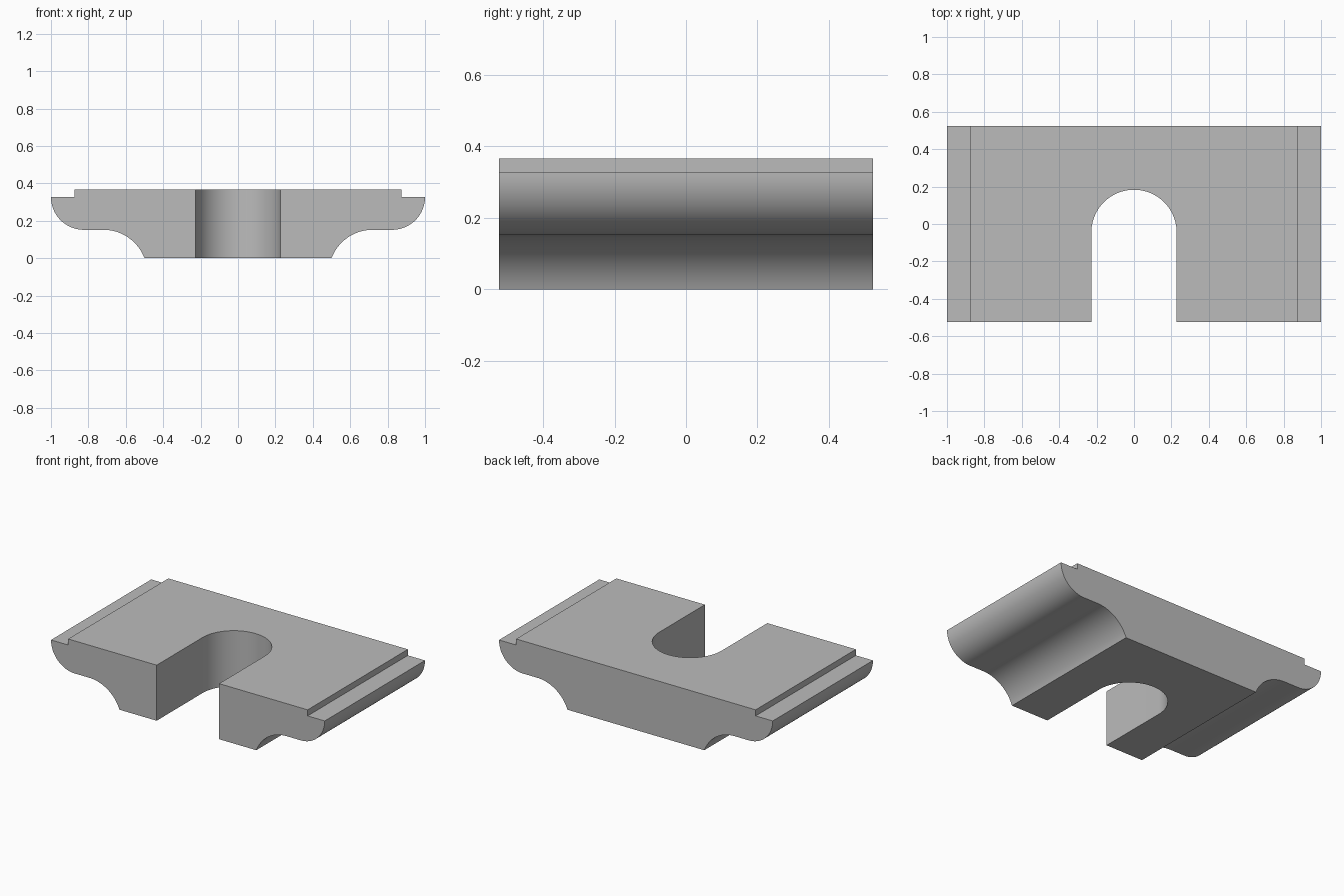
import bpy, bmesh
from math import pi, sin, cos, asin, radians

if "Cube" in bpy.data.objects:
    bpy.data.objects.remove(bpy.data.objects["Cube"], do_unlink=True)

HALF_DEPTH = 0.523
HEIGHT = 0.367


def arc(cx, cy, r, start, end, steps=24):
    return [(cx + r * cos(start + (end - start) * i / steps),
             cy + r * sin(start + (end - start) * i / steps)) for i in range(steps + 1)]


def prism(name, points, offset):
    """Extrude a closed outline of 3D points along an offset."""
    bm = bmesh.new()
    face = bm.faces.new([bm.verts.new(p) for p in points])
    result = bmesh.ops.extrude_face_region(bm, geom=[face])
    verts = [v for v in result["geom"] if isinstance(v, bmesh.types.BMVert)]
    bmesh.ops.translate(bm, verts=verts, vec=offset)
    bmesh.ops.recalc_face_normals(bm, faces=bm.faces)
    mesh = bpy.data.meshes.new(name)
    bm.to_mesh(mesh)
    bm.free()
    obj = bpy.data.objects.new(name, mesh)
    bpy.context.collection.objects.link(obj)
    return obj


# Moulded plate: concave cove, flat lip, rounded edge, top step; mirrored
lip = 0.152
cove_x = 0.72
cove_run = cove_x - 0.5
cove_r = (cove_run ** 2 + lip ** 2) / (2 * lip)
cove_end = pi - asin((cove_r - lip) / cove_r) if cove_r > lip else pi
half = arc(cove_x, lip - cove_r, cove_r, cove_end, pi / 2)
half += arc(0.825, 0.327, 0.175, -pi / 2, 0)
half += [(0.875, 0.327), (0.875, HEIGHT)]
outline = half + [(-x, z) for x, z in reversed(half)]
plate = prism("slotted_plate", [(x, -HALF_DEPTH, z) for x, z in outline],
              (0, 2 * HALF_DEPTH, 0))

# Round-ended slot open to the front
slot = arc(0, -0.045, 0.228, 0, pi, 48) + [(-0.228, -0.8), (0.228, -0.8)]
cutter = prism("slot_cutter", [(x, y, -0.2) for x, y in slot], (0, 0, 0.8))
cutter.hide_render = True

# Plain grey finish
grey = bpy.data.materials.new("plain_grey")
grey.use_nodes = True
colour = (0.5, 0.5, 0.5, 1)
grey.diffuse_color = colour
grey.node_tree.nodes["Principled BSDF"].inputs["Base Color"].default_value = colour
plate.data.materials.append(grey)
cutter.data.materials.append(grey)

# Cut the slot, then discard the cutter
cut = plate.modifiers.new("slot", "BOOLEAN")
cut.operation = "DIFFERENCE"
cut.solver = "EXACT"
cut.object = cutter
bpy.ops.object.select_all(action="DESELECT")
plate.select_set(True)
bpy.context.view_layer.objects.active = plate
bpy.ops.object.modifier_apply(modifier=cut.name)
bpy.data.objects.remove(cutter, do_unlink=True)
bpy.ops.object.shade_smooth_by_angle(angle=radians(30))
